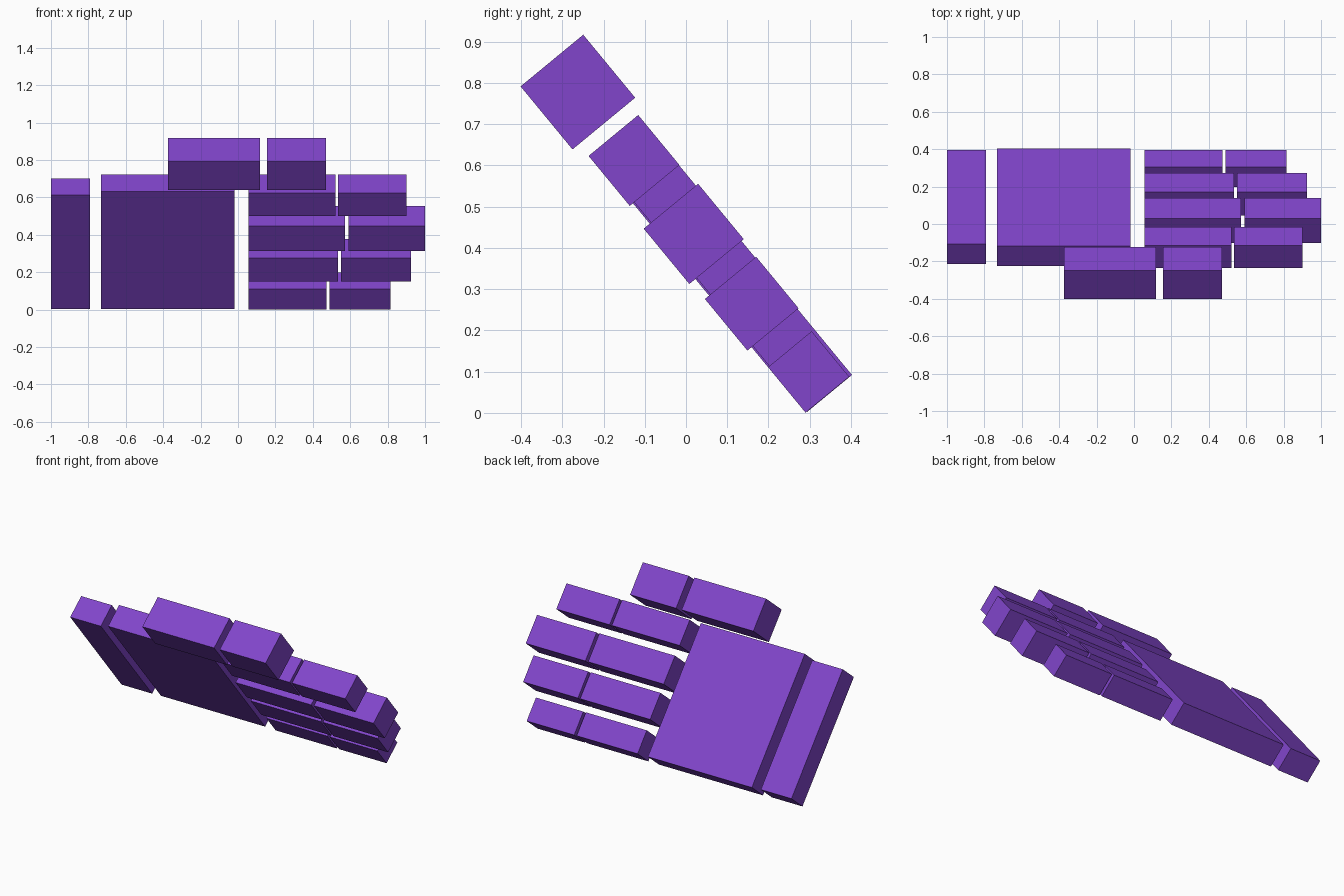
import bpy, bmesh
from math import radians
from mathutils import Matrix

if "Cube" in bpy.data.objects:
    bpy.data.objects.remove(bpy.data.objects["Cube"])

TILT = Matrix.Rotation(radians(39.5), 4, 'X')   # whole hand leans toward the front

purple = bpy.data.materials.new("purple")
purple.diffuse_color = (0.22, 0.06, 0.60, 1)
purple.use_nodes = True
purple.node_tree.nodes["Principled BSDF"].inputs["Base Color"].default_value = purple.diffuse_color


def block(name, x, along, depth):
    """Box given by (min, max) ranges in the hand's own untilted frame."""
    spans = [x, depth, along]
    size = [hi - lo for lo, hi in spans]
    centre = [(hi + lo) / 2 for lo, hi in spans]
    bm = bmesh.new()
    bmesh.ops.create_cube(bm, size=1)
    bmesh.ops.scale(bm, vec=size, verts=bm.verts)
    mesh = bpy.data.meshes.new(name)
    bm.to_mesh(mesh)
    bm.free()
    mesh.materials.append(purple)
    obj = bpy.data.objects.new(name, mesh)
    obj.matrix_world = TILT @ Matrix.Translation(centre)
    bpy.context.collection.objects.link(obj)


# wrist cuff and palm
block("wrist_cuff", (-1.0, -0.79), (-0.181, 0.609), (0.224, 0.364))
block("palm", (-0.733, -0.02), (-0.185, 0.631), (0.228, 0.369))

# thumb and fingers: two segments each (base x range, tip x range, width, depth)
digits = {
    "thumb": ((-0.375, 0.117), (0.155, 0.47), (0.668, 0.866), (0.194, 0.391)),
    "index_finger": ((0.055, 0.52), (0.535, 0.90), (0.474, 0.631), (0.214, 0.370)),
    "middle_finger": ((0.055, 0.573), (0.592, 1.0), (0.236, 0.410), (0.205, 0.376)),
    "ring_finger": ((0.055, 0.535), (0.55, 0.925), (0.022, 0.184), (0.211, 0.372)),
    "little_finger": ((0.055, 0.473), (0.49, 0.815), (-0.184, -0.041), (0.224, 0.361)),
}
for name, (base, tip, along, depth) in digits.items():
    block(name + "_base", base, along, depth)
    block(name + "_tip", tip, along, depth)
